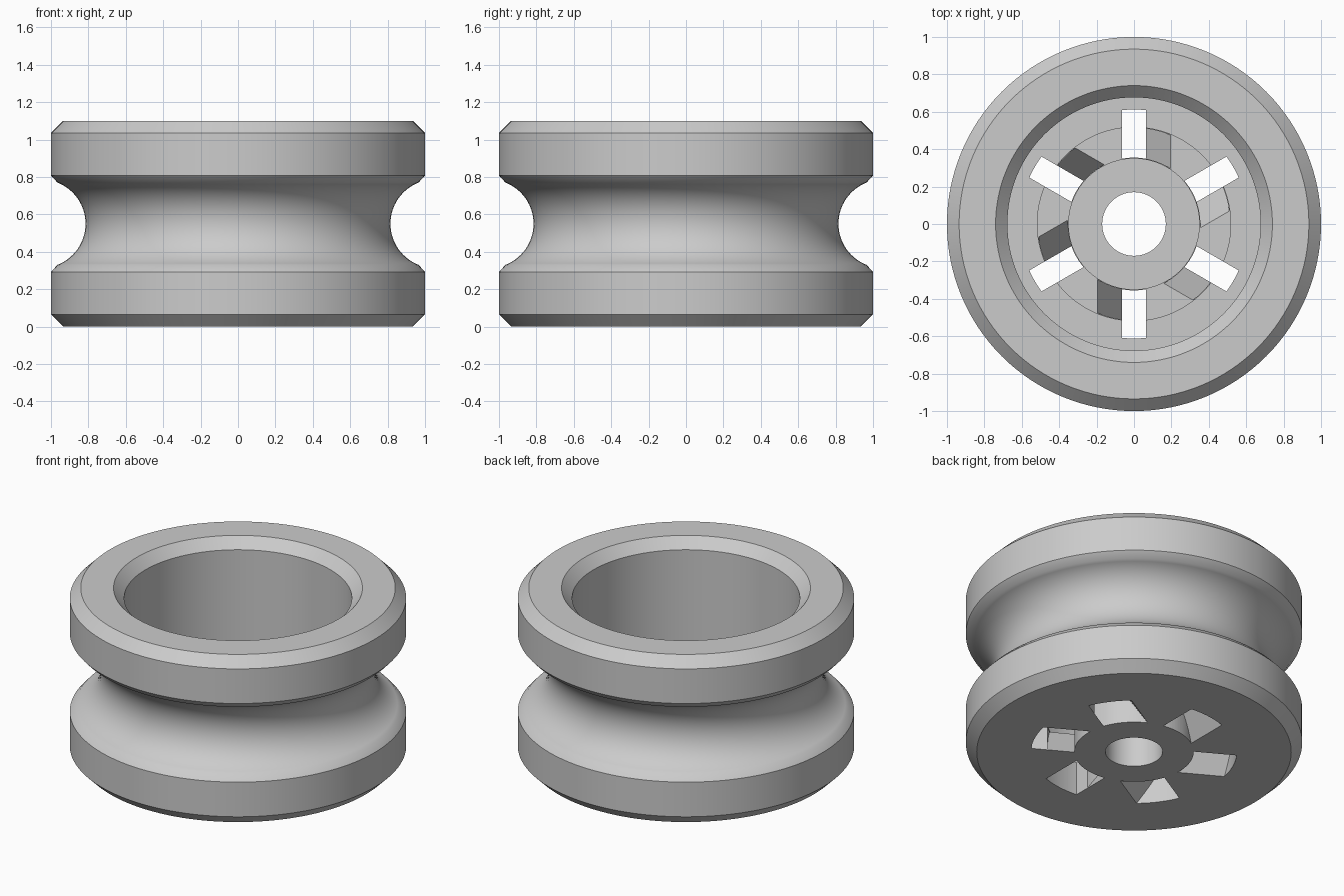
import bpy, bmesh, math

cube = bpy.data.objects.get("Cube")
if cube:
    bpy.data.objects.remove(cube, do_unlink=True)

grey = bpy.data.materials.new("plain grey")
grey.use_nodes = True
grey.diffuse_color = (0.6, 0.6, 0.6, 1)
grey.node_tree.nodes["Principled BSDF"].inputs["Base Color"].default_value = (0.6, 0.6, 0.6, 1)

SEGMENTS = 128
HEIGHT = 1.1
FLOOR = 0.22      # top of the web
RECESS = 0.2      # top of the shallow ring in the web
HALF, REACH = 0.065, 0.195   # half slot width, end of the sloped sides


def make_object(name, bm):
    bmesh.ops.recalc_face_normals(bm, faces=bm.faces)
    mesh = bpy.data.meshes.new(name)
    bm.to_mesh(mesh)
    bm.free()
    mesh.materials.append(grey)
    obj = bpy.data.objects.new(name, mesh)
    bpy.context.collection.objects.link(obj)
    return obj


def lathe(name, profile):
    """Spin a closed (radius, z) outline round the z axis."""
    bm = bmesh.new()
    rings = []
    for i in range(SEGMENTS):
        a = math.tau * i / SEGMENTS
        rings.append([bm.verts.new((r * math.cos(a), r * math.sin(a), z)) for r, z in profile])
    for i, ring in enumerate(rings):
        after = rings[(i + 1) % SEGMENTS]
        for j in range(len(profile)):
            k = (j + 1) % len(profile)
            bm.faces.new((ring[j], ring[k], after[k], after[j]))
    return make_object(name, bm)


def slot_cutters(name, inner, outer, section, steps=6):
    """Six radial cutters; section lists (offset, low z, high z) across each."""
    columns = []
    for (o0, l0, h0), (o1, l1, h1) in zip(section, section[1:]):
        for s in range(steps):
            t = s / steps
            columns.append((o0 + (o1 - o0) * t, l0 + (l1 - l0) * t, h0 + (h1 - h0) * t))
    columns.append(section[-1])
    bm = bmesh.new()
    for n in range(6):
        a = math.radians(90 + 60 * n)
        ca, sa = math.cos(a), math.sin(a)
        loops = []
        for o, low, high in columns:
            loop = []
            for radius, z in ((inner, low), (outer, low), (outer, high), (inner, high)):
                p = math.sqrt(radius ** 2 - o ** 2)
                loop.append(bm.verts.new((ca * p + sa * o, sa * p - ca * o, z)))
            loops.append(loop)
        for first, second in zip(loops, loops[1:]):
            for j in range(4):
                k = (j + 1) % 4
                bm.faces.new((first[j], first[k], second[k], second[j]))
        bm.faces.new(loops[0])
        bm.faces.new(loops[-1])
    cutter = make_object(name, bm)
    cutter.hide_render = True
    return cutter


# Rounded rope groove
mid, arc_radius, arc_centre = HEIGHT / 2, 0.236, 1.051
sweep = math.asin(0.22 / arc_radius)
groove = []
for i in range(29):
    t = sweep * (2 * i / 28 - 1)
    groove.append((arc_centre - arc_radius * math.cos(t), mid + arc_radius * math.sin(t)))

# Wheel body: outer rims, bevelled bore, web with shallow ring, axle hole
lower_rim = [(0.17, 0), (0.935, 0), (1, 0.065), (1, 0.292)]
upper_rim = [(1, 0.808), (1, 1.035), (0.935, HEIGHT)]
bore = [(0.74, HEIGHT), (0.677, 1.035), (0.677, FLOOR)]
web = [(0.517, FLOOR), (0.517, RECESS), (0.352, RECESS), (0.352, FLOOR), (0.17, FLOOR)]
wheel = lathe("grooved_wheel", lower_rim + groove + upper_rim + bore + web)

# Slanted vent slots: through slot sloped on one side below, on the other above
cutters = [
    slot_cutters("lower_slot_cutter", 0.355, 0.612, [
        (-REACH, -0.05, 0), (-HALF, -0.05, RECESS),
        (-HALF + 0.0005, -0.05, 0.3), (HALF, -0.05, 0.3)]),
    slot_cutters("upper_slot_cutter", 0.355, 0.514, [
        (HALF - 0.006, -0.0092, 0.3), (REACH, RECESS, 0.3)]),
]

bpy.ops.object.select_all(action="DESELECT")
bpy.context.view_layer.objects.active = wheel
wheel.select_set(True)
for cutter in cutters:
    cut = wheel.modifiers.new(cutter.name, "BOOLEAN")
    cut.operation = "DIFFERENCE"
    cut.solver = "EXACT"
    cut.object = cutter
    bpy.ops.object.modifier_apply(modifier=cut.name)
    bpy.data.objects.remove(cutter, do_unlink=True)

bpy.ops.object.shade_smooth_by_angle(angle=math.radians(25))
